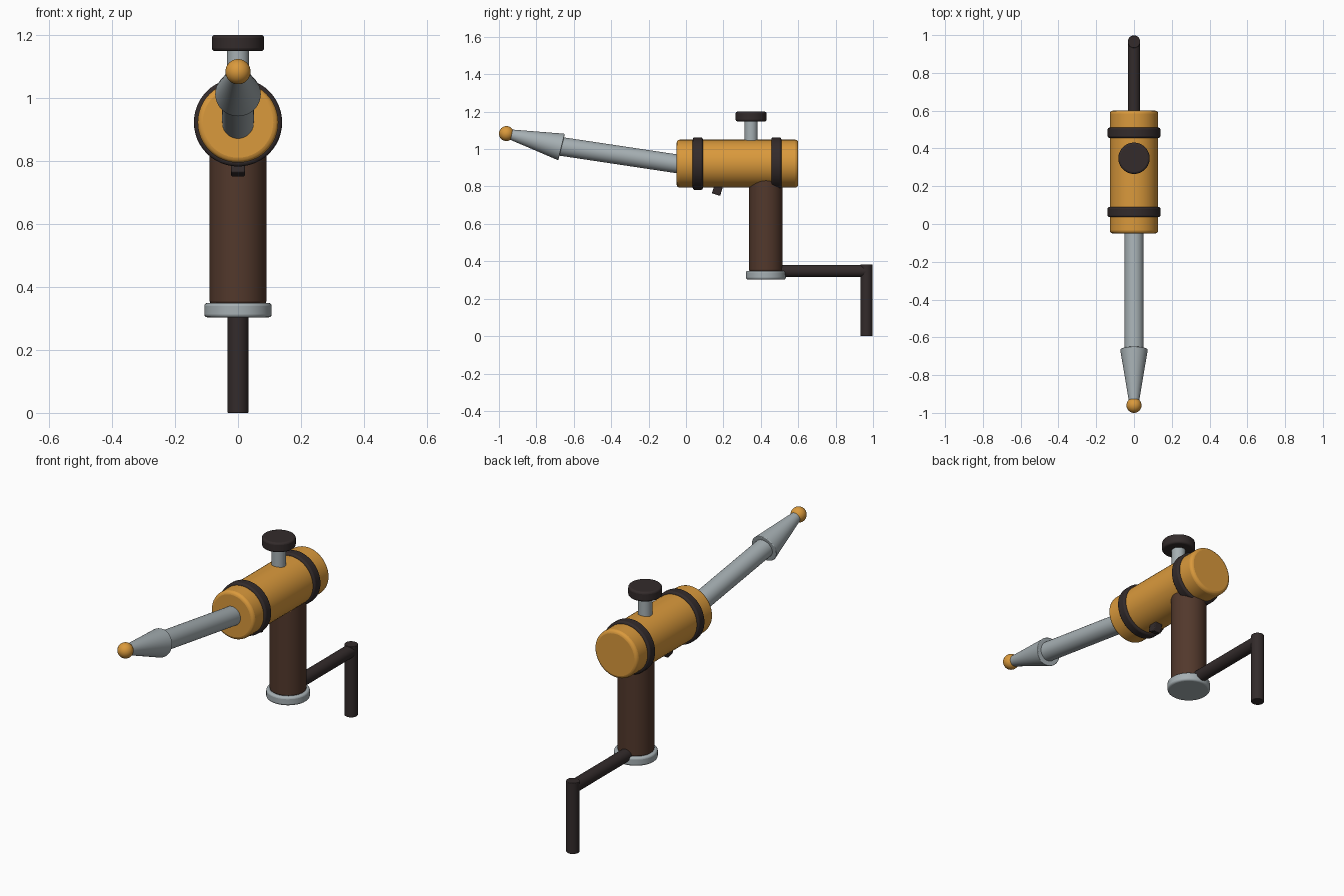
import bpy
from math import radians
from mathutils import Vector

cube = bpy.data.objects.get("Cube")
if cube:
    bpy.data.objects.remove(cube, do_unlink=True)


def material(name, rgb):
    m = bpy.data.materials.new(name)
    m.use_nodes = True
    m.diffuse_color = (*rgb, 1)
    bsdf = m.node_tree.nodes["Principled BSDF"]
    bsdf.inputs["Base Color"].default_value = (*rgb, 1)
    bsdf.inputs["Roughness"].default_value = 0.6
    return m


orange = material("warm orange", (0.70, 0.32, 0.045))
brown = material("dark brown", (0.085, 0.04, 0.025))
grey = material("light grey", (0.38, 0.43, 0.45))
black = material("soft black", (0.033, 0.024, 0.024))


def finish(obj, name, mat, bevel):
    obj.name = name
    obj.data.materials.append(mat)
    if bevel:
        mod = obj.modifiers.new("rounded_edges", "BEVEL")
        mod.width = bevel
        mod.segments = 3
        mod.limit_method = "ANGLE"
        mod.angle_limit = radians(40)
    bpy.ops.object.shade_smooth_by_angle(angle=radians(35))
    return obj


def rod(name, start, end, r1, mat, r2=None, bevel=0.0):
    """Round bar or cone between two points in the middle plane (y, z)."""
    a, b = Vector((0, *start)), Vector((0, *end))
    axis = b - a
    bpy.ops.mesh.primitive_cone_add(
        vertices=48, radius1=r1, radius2=r1 if r2 is None else r2,
        depth=axis.length, location=(a + b) / 2,
        rotation=axis.to_track_quat("Z", "Y").to_euler())
    return finish(bpy.context.object, name, mat, bevel)


# Main body with its two bands
BODY_Z = 0.922
rod("body", (-0.05, BODY_Z), (0.6, BODY_Z), 0.128, orange, bevel=0.016)
for name, y in (("front_band", 0.063), ("rear_band", 0.483)):
    rod(name, (y - 0.027, BODY_Z), (y + 0.027, BODY_Z), 0.14, black, bevel=0.01)

# Grip and its end cap
rod("grip", (0.427, 0.345), (0.427, 0.9), 0.09, brown, bevel=0.01)
rod("grip_cap", (0.427, 0.303), (0.427, 0.349), 0.107, grey, bevel=0.01)

# Crank arm and crank handle
rod("crank_arm", (0.427, 0.348), (0.965, 0.348), 0.033, black)
rod("crank_handle", (0.965, 0), (0.965, 0.383), 0.033, black, bevel=0.003)

# Top knob
rod("knob_stem", (0.348, 0.98), (0.348, 1.16), 0.035, grey)
rod("knob", (0.348, 1.148), (0.348, 1.2), 0.083, black, bevel=0.01)

# Barrel, tapered nozzle and ball tip
rod("barrel", (0.0, 0.914), (-0.68, 1.016), 0.05, grey)
rod("nozzle", (-0.665, 1.011), (-0.945, 1.08), 0.073, grey, r2=0.026, bevel=0.004)
bpy.ops.mesh.primitive_uv_sphere_add(
    segments=32, ring_count=16, radius=0.04, location=(0, -0.96, 1.083))
finish(bpy.context.object, "ball_tip", orange, 0)

# Trigger
bpy.ops.mesh.primitive_cube_add(
    size=1, location=(0, 0.171, 0.79), rotation=(radians(-18), 0, 0))
trigger = bpy.context.object
trigger.scale = (0.044, 0.046, 0.07)
bpy.ops.object.transform_apply(location=False, rotation=False, scale=True)
finish(trigger, "trigger", black, 0.004)
